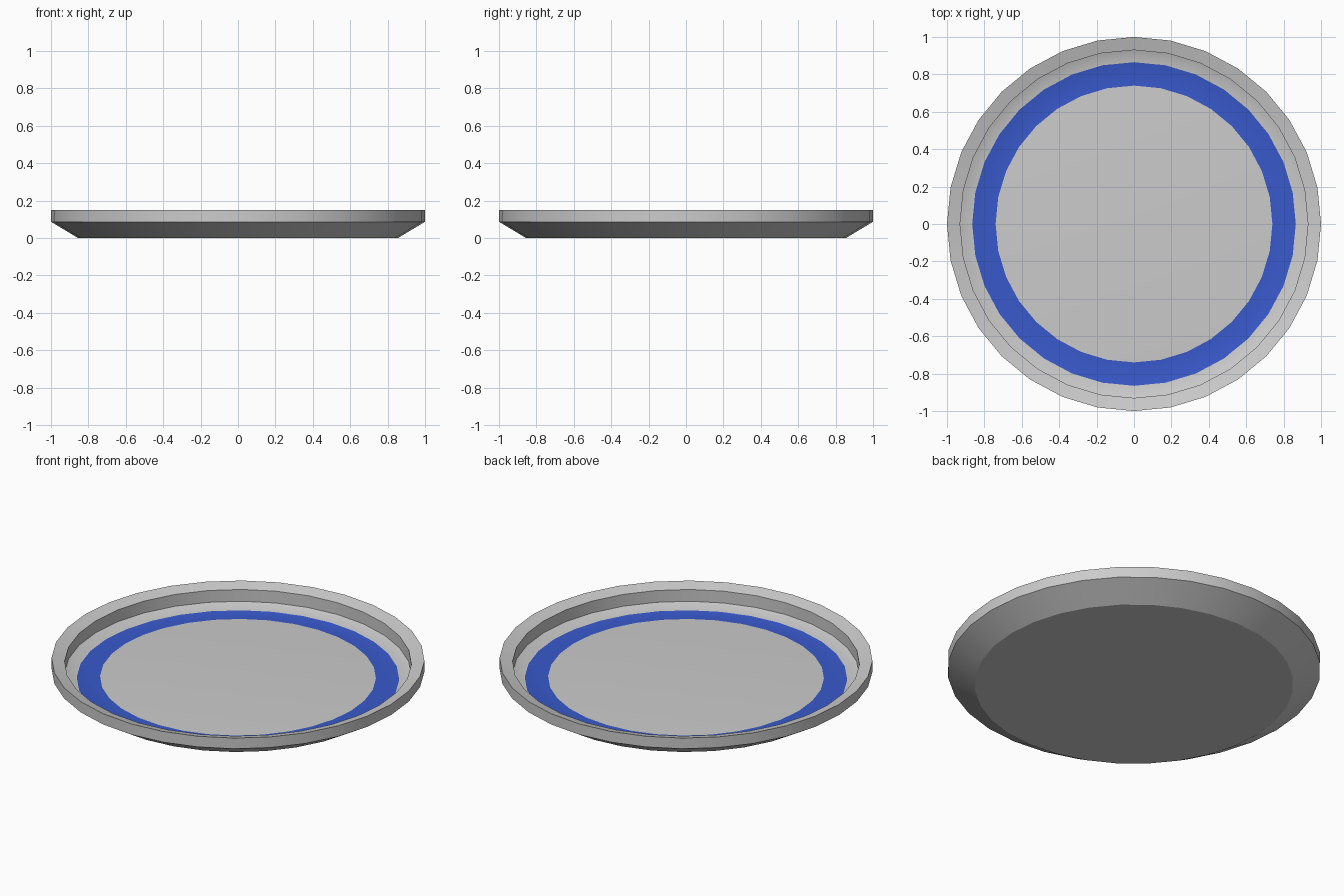
import bpy, math

if "Cube" in bpy.data.objects:
    bpy.data.objects.remove(bpy.data.objects["Cube"])

SIDES = 32

# (radius, height) profile from underside centre edge, over the rim, to the floor
PROFILE = [
    (0.855, 0.0),    # base edge
    (1.0, 0.087),    # flared underside
    (1.0, 0.15),     # outer wall
    (0.93, 0.13),    # rim sloping inward
    (0.93, 0.06),    # inner wall
    (0.865, 0.037),  # cove, start of blue band
    (0.74, 0.044),   # end of blue band
]
BAND = 5  # profile segment that is coloured


def lathe(name, profile):
    verts = [(r * math.sin(2 * math.pi * i / SIDES), -r * math.cos(2 * math.pi * i / SIDES), z)
             for r, z in profile for i in range(SIDES)]
    faces = []
    for k in range(len(profile) - 1):
        a, b = k * SIDES, (k + 1) * SIDES
        for i in range(SIDES):
            j = (i + 1) % SIDES
            faces.append((a + i, a + j, b + j, b + i))
    last = (len(profile) - 1) * SIDES
    faces.append(tuple(reversed(range(SIDES))))         # underside
    faces.append(tuple(range(last, last + SIDES)))      # floor
    mesh = bpy.data.meshes.new(name)
    mesh.from_pydata(verts, [], faces)
    mesh.update()
    obj = bpy.data.objects.new(name, mesh)
    bpy.context.collection.objects.link(obj)
    return obj


def material(name, color):
    mat = bpy.data.materials.new(name)
    mat.diffuse_color = color
    mat.use_nodes = True
    mat.node_tree.nodes["Principled BSDF"].inputs["Base Color"].default_value = mat.diffuse_color
    return mat


# Plate body with painted ring
plate = lathe("plate", PROFILE)
plate.data.materials.append(material("glaze", (0.8, 0.8, 0.8, 1)))
plate.data.materials.append(material("blue_band", (0.04, 0.1, 0.6, 1)))
for p in plate.data.polygons[BAND * SIDES:(BAND + 1) * SIDES]:
    p.material_index = 1

# Smooth round surfaces, keep the rim edges crisp
bpy.context.view_layer.objects.active = plate
plate.select_set(True)
bpy.ops.object.shade_smooth_by_angle(angle=math.radians(30))
